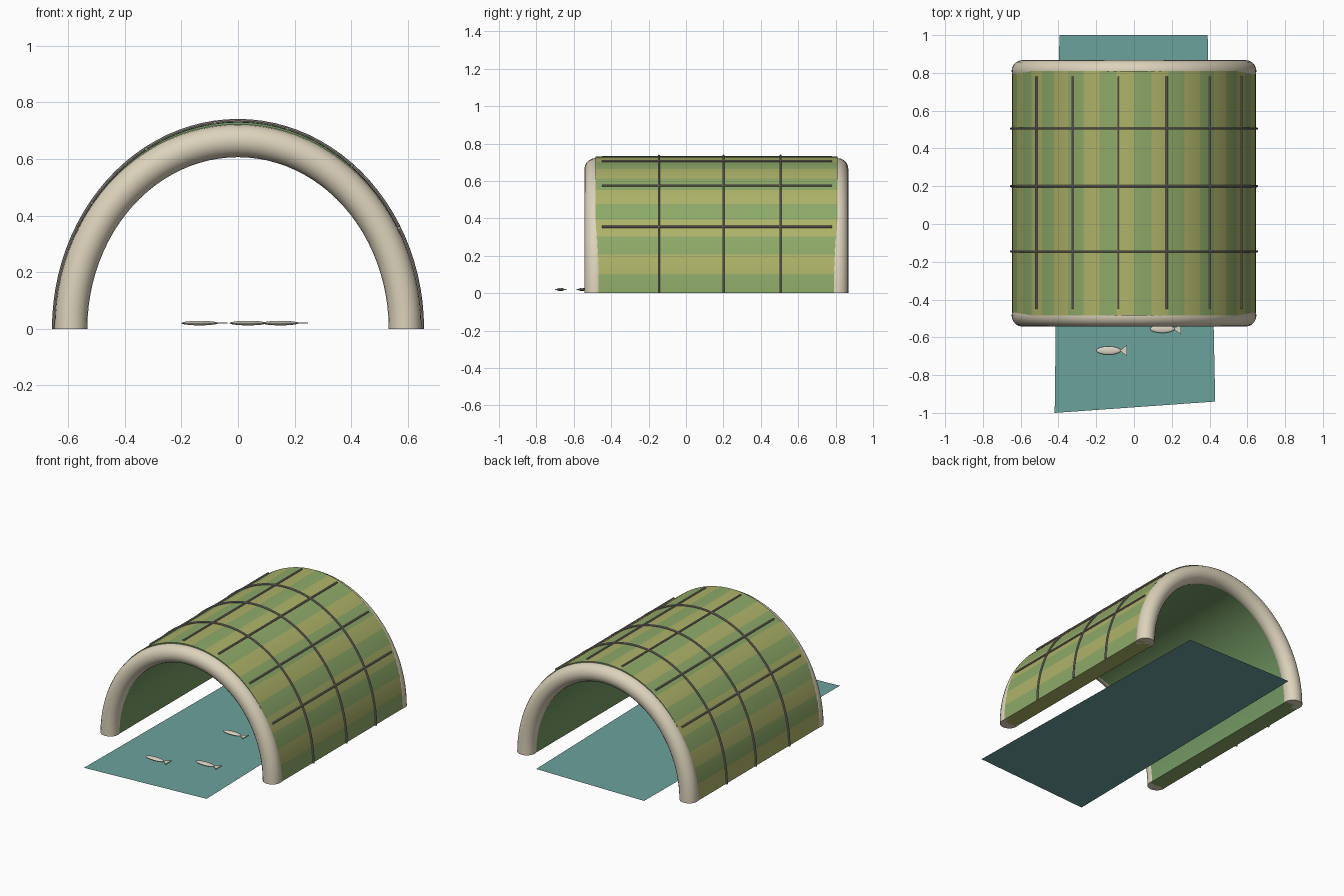
import bpy, bmesh, math
from mathutils import Vector, Matrix

if "Cube" in bpy.data.objects:
    bpy.data.objects.remove(bpy.data.objects["Cube"])


def material(name, r, g, b):
    m = bpy.data.materials.new(name)
    m.diffuse_color = (r, g, b, 1)
    m.use_nodes = True
    m.node_tree.nodes["Principled BSDF"].inputs["Base Color"].default_value = m.diffuse_color
    return m


GREEN = material("leaf_green", 0.27, 0.40, 0.14)
OLIVE = material("yellow_green", 0.42, 0.45, 0.14)
LINING = material("lining_green", 0.18, 0.33, 0.13)
CREAM = material("cream", 0.72, 0.65, 0.50)
GREY = material("warm_grey", 0.30, 0.27, 0.25)
WATER = material("water_teal", 0.15, 0.36, 0.34)
PALE = material("pale_fish", 0.70, 0.66, 0.55)


def finish(name, bm, *mats, smooth=True):
    me = bpy.data.meshes.new(name)
    bm.to_mesh(me)
    bm.free()
    for m in mats:
        me.materials.append(m)
    ob = bpy.data.objects.new(name, me)
    bpy.context.collection.objects.link(ob)
    if smooth:
        bpy.ops.object.select_all(action='DESELECT')
        ob.select_set(True)
        bpy.context.view_layer.objects.active = ob
        bpy.ops.object.shade_smooth_by_angle(angle=math.radians(35))
    return ob


def arch_tube(name, a, b, y, r, sides, mat, steps=48):
    """Round tube swept along a half ellipse standing at depth y."""
    bm = bmesh.new()
    rings = []
    for i in range(steps + 1):
        t = math.pi * i / steps
        c = Vector((a * math.cos(t), y, b * math.sin(t)))
        n = Vector((math.cos(t) / a, 0, math.sin(t) / b)).normalized()
        ring = []
        for k in range(sides):
            u = 2 * math.pi * k / sides
            ring.append(bm.verts.new(c + n * r * math.cos(u) + Vector((0, r * math.sin(u), 0))))
        rings.append(ring)
    for p, q in zip(rings, rings[1:]):
        for k in range(sides):
            j = (k + 1) % sides
            bm.faces.new((p[k], p[j], q[j], q[k]))
    bm.faces.new(rings[0])
    bm.faces.new(rings[-1])
    bmesh.ops.recalc_face_normals(bm, faces=bm.faces)
    return finish(name, bm, mat)


# vaulted shell with alternating stripes outside and a plain lining
bm = bmesh.new()
Y0, Y1, STRIPES = -0.485, 0.81, 22
N = STRIPES * 2
sections = []
for i in range(N + 1):
    t = math.pi * i / N
    c, s = math.cos(t), math.sin(t)
    sections.append([bm.verts.new((a * c, y, b * s)) for a, b, y in
                     ((0.645, 0.73, Y0), (0.645, 0.73, Y1), (0.535, 0.607, Y1), (0.535, 0.607, Y0))])
for i, (p, q) in enumerate(zip(sections, sections[1:])):
    for k in range(4):
        j = (k + 1) % 4
        f = bm.faces.new((p[k], p[j], q[j], q[k]))
        f.material_index = (i // 2) % 2 if k == 0 else 2
bm.faces.new(sections[0]).material_index = 1
bm.faces.new(sections[-1]).material_index = 0
bmesh.ops.recalc_face_normals(bm, faces=bm.faces)
finish("vault_shell", bm, GREEN, OLIVE, LINING)

# rounded rims at both mouths
for label, y in (("front", Y0), ("back", Y1)):
    arch_tube(label + "_rim", 0.59, 0.664, y, 0.058, 20, CREAM)

# thin hoops over the shell
for n, y in enumerate((-0.145, 0.20, 0.505)):
    arch_tube(f"hoop_{n + 1}", 0.651, 0.735, y, 0.006, 8, GREY)

# long rods lying on the shell
for n in range(6):
    t = math.radians(29 + 22.75 * n)
    bm = bmesh.new()
    place = Matrix.Translation((0.65 * math.cos(t), 0.165, 0.734 * math.sin(t))) @ Matrix.Rotation(math.pi / 2, 4, 'X')
    bmesh.ops.create_cone(bm, cap_ends=True, segments=8, radius1=0.006, radius2=0.006, depth=1.23, matrix=place)
    finish(f"rod_{n + 1}", bm, GREY, smooth=False)

# flat strip of water through the tunnel
bm = bmesh.new()
bm.faces.new([bm.verts.new((x, y, 0.01)) for x, y in
              ((-0.42, -1), (0.43, -0.94), (0.39, 1), (-0.395, 1))])
finish("water", bm, WATER, smooth=False)

# small fish: flattened body and triangular tail
for n, (x, y) in enumerate(((-0.135, -0.67), (0.15, -0.555), (0.035, -0.11))):
    bm = bmesh.new()
    bmesh.ops.create_uvsphere(bm, u_segments=16, v_segments=10, radius=1,
                              matrix=Matrix.Translation((x, y, 0.02)) @ Matrix.Diagonal((0.065, 0.022, 0.008, 1)))
    tri = ((0.06, 0), (0.098, -0.03), (0.098, 0.03))
    lo, hi = ([bm.verts.new((x + dx, y + dy, z)) for dx, dy in tri] for z in (0.018, 0.022))
    bm.faces.new(lo[::-1])
    bm.faces.new(hi)
    for k in range(3):
        j = (k + 1) % 3
        bm.faces.new((lo[k], lo[j], hi[j], hi[k]))
    finish(f"fish_{n + 1}", bm, PALE)
